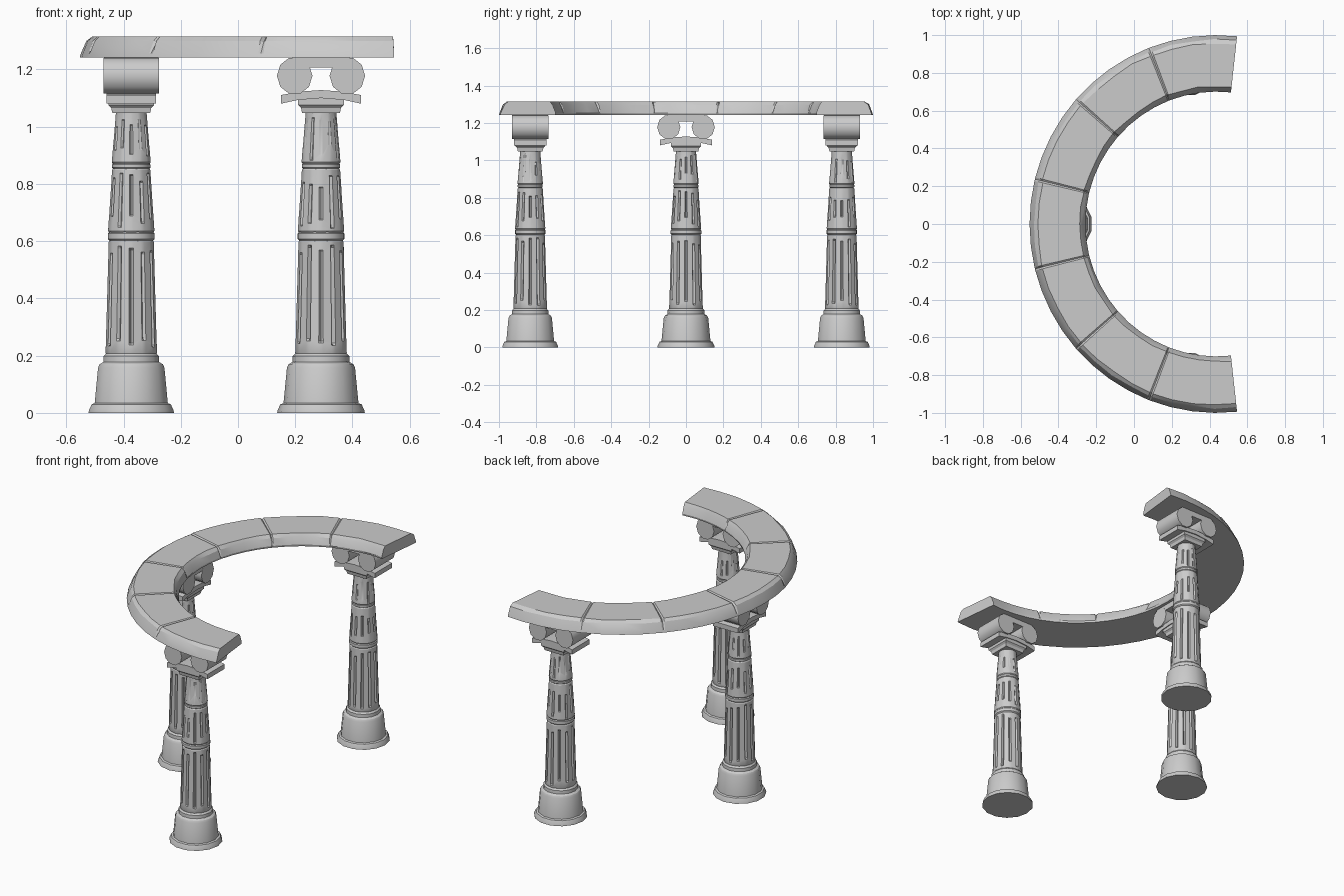
import bpy, bmesh, random
from math import sin, cos, pi, radians
from mathutils import Matrix, Vector

random.seed(4)
if "Cube" in bpy.data.objects:
    bpy.data.objects.remove(bpy.data.objects["Cube"])

stone = bpy.data.materials.new("pale_grey_stone")
stone.use_nodes = True
GREY = (0.6, 0.6, 0.6, 1)
stone.diffuse_color = GREY
stone.node_tree.nodes["Principled BSDF"].inputs["Base Color"].default_value = GREY


def finish(bm, name, matrix=Matrix(), angle=30):
    bmesh.ops.recalc_face_normals(bm, faces=bm.faces)
    mesh = bpy.data.meshes.new(name)
    bm.to_mesh(mesh)
    bm.free()
    mesh.materials.append(stone)
    ob = bpy.data.objects.new(name, mesh)
    bpy.context.collection.objects.link(ob)
    ob.matrix_world = matrix
    bpy.ops.object.select_all(action='DESELECT')
    ob.select_set(True)
    bpy.context.view_layer.objects.active = ob
    bpy.ops.object.shade_smooth_by_angle(angle=radians(angle))
    return ob


def bridge(bm, rings, closed=True):
    """Skin a list of vertex rings and cap both ends."""
    for a, b in zip(rings, rings[1:]):
        n = len(a)
        for i in range(n):
            j = (i + 1) % n
            bm.faces.new((a[i], a[j], b[j], b[i]))
    bm.faces.new(rings[0])
    bm.faces.new(rings[-1])


def lathe(name, profile, matrix, sides=14):
    bm = bmesh.new()
    bridge(bm, [[bm.verts.new((r * cos(2 * pi * i / sides), r * sin(2 * pi * i / sides), z))
                 for i in range(sides)] for r, z in profile])
    finish(bm, name, matrix)


def fluted_drum(name, profile, matrix, depth, wear, flutes=12):
    """Tapered drum; V grooves of uneven length run between the inner levels."""
    bm = bmesh.new()
    (r0, z0), (r1, z1) = profile[1], profile[-2]
    grooves = [(random.uniform(0.02, wear), random.uniform(0.02, wear),
                depth * random.uniform(0.5, 1.2)) for _ in range(flutes)]

    def ring(r, z, level=None):
        verts = []
        for i in range(flutes):
            low, high, cut = grooves[i]
            for k in (-1, 0, 1):
                t = 2 * pi * (i + k * 0.17) / flutes
                rr, zz = r, z
                if level is not None:
                    f = (low, 1 - high)[level % 2]
                    if level > 1:
                        f += (0.02, -0.02)[level % 2]
                    zz = z0 + f * (z1 - z0)
                    rr = r0 + f * (r1 - r0)
                    if level > 1 and k == 0:
                        rr -= cut
                verts.append(bm.verts.new((rr * cos(t), rr * sin(t), zz)))
        return verts

    rings = [ring(*p) for p in profile[:2]]
    rings += [ring(0, 0, level) for level in (0, 2, 3, 1)]
    rings += [ring(*p) for p in profile[-2:]]
    bridge(bm, rings)
    finish(bm, name, matrix)


def prism(bm, outline, half):
    """Extrude an (x, z) outline along y."""
    bridge(bm, [[bm.verts.new((x, y, z)) for x, z in outline] for y in (-half, half)])


def column(tag, x, y, turn):
    m = Matrix.Translation((x, y, 0)) @ Matrix.Rotation(radians(turn), 4, 'Z')

    # pedestal and necking ring
    lathe(tag + "_base", [(.153, 0), (.152, .008), (.142, .03), (.131, .034), (.119, .158),
                          (.113, .17), (.1, .178), (.099, .198), (.09, .208)], m)

    # three stacked drums
    fluted_drum(tag + "_lower_drum", [(.085, .2), (.09, .21), (.079, .597), (.072, .608)],
                m, .016, .12)
    lathe(tag + "_lower_ring", [(.074, .6), (.082, .608), (.082, .626), (.075, .634)], m, 20)
    fluted_drum(tag + "_middle_drum", [(.074, .625), (.081, .636), (.067, .848), (.06, .858)],
                m, .011, .3)
    lathe(tag + "_upper_ring", [(.06, .85), (.067, .857), (.067, .868), (.06, .876)], m, 20)
    fluted_drum(tag + "_upper_drum", [(.06, .865), (.068, .876), (.054, 1.045), (.054, 1.055)],
                m, .005, .35)

    # tapered square block under the capital
    bm = bmesh.new()
    bridge(bm, [[bm.verts.new((sx * h, sy * h, z)) for sx, sy in
                 ((-1, -1), (1, -1), (1, 1), (-1, 1))]
                for h, z in ((.066, 1.047), (.07, 1.066), (.08, 1.076), (.08, 1.1))])
    finish(bm, tag + "_capital_block", m)

    # arched slab
    xs = (-.14, -.08, 0, .08, .14)
    top = [(v, 1.128 - .9 * v * v) for v in xs]
    bottom = [(v, 1.1 - 1.0 * v * v) for v in reversed(xs)]
    bm = bmesh.new()
    prism(bm, top + bottom, .086)
    finish(bm, tag + "_arched_slab", m)

    # paired scrolls joined by a bar
    bm = bmesh.new()
    for side in (-1, 1):
        prism(bm, [(side * .092 + .062 * cos(pi * i / 5), 1.178 + .066 * sin(pi * i / 5))
                   for i in range(10)], .097)
    prism(bm, [(-.1, 1.207), (.1, 1.207), (.1, 1.244), (-.1, 1.244)], .096)
    finish(bm, tag + "_scrolls", m, 40)


column("front_column", .29, -.833, 0)
column("back_column", .29, .833, 180)
column("middle_column", -.373, 0, 90)

# curved beam: seven blocks with shallow seams between them
CENTRE, START, BLOCKS = .437, 83.7, 7
SECTION = ((.697, 1.242), (.694, 1.254), (.708, 1.296), (.722, 1.315),
           (.948, 1.315), (.966, 1.3), (.986, 1.256), (.99, 1.242))
span = (360 - 2 * START) / BLOCKS
stations = []
for block in range(BLOCKS):
    if block:
        stations.append((block * span, .006))
    for f in (.02 if block else 0, .25, .5, .75, .98 if block < BLOCKS - 1 else 1):
        stations.append(((block + f) * span, 0))

bm = bmesh.new()
rings = []
for angle, groove in stations:
    a = radians(START + angle)
    ring = []
    for i, (r, z) in enumerate(SECTION):
        if 2 <= i <= 5:
            z -= groove
            r += groove * (1 if i < 4 else -1)
            if not groove:
                r += random.uniform(-.004, .004)
        ring.append(bm.verts.new((CENTRE + r * cos(a), 1.01 * r * sin(a), z)))
    rings.append(ring)
bridge(bm, rings)
finish(bm, "curved_beam", angle=20)
